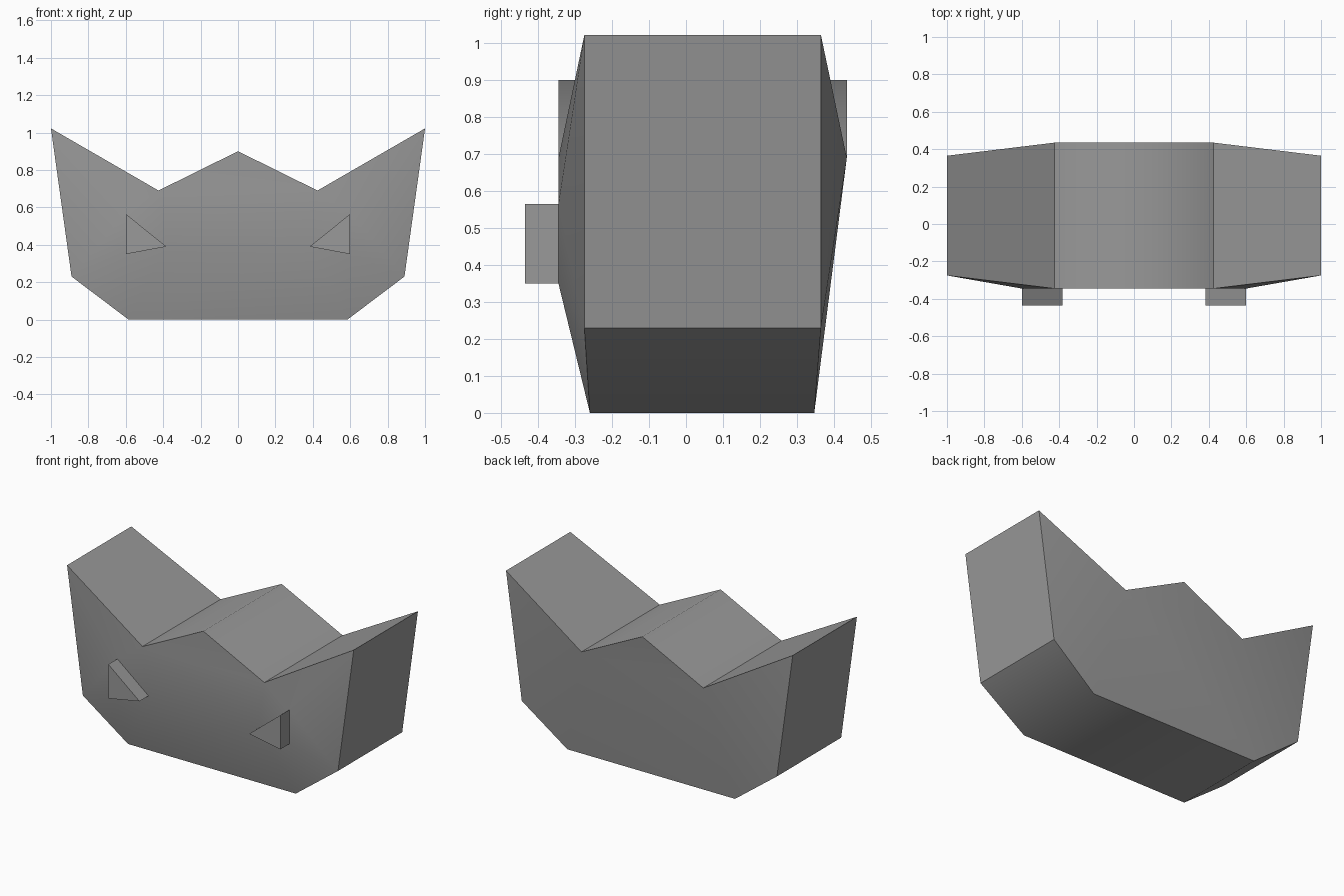
import bpy, bmesh

cube = bpy.data.objects.get("Cube")
if cube:
    bpy.data.objects.remove(cube, do_unlink=True)

grey = bpy.data.materials.new("plain grey")
grey.use_nodes = True
GREY = (0.32, 0.32, 0.32, 1)
grey.diffuse_color = GREY
grey.node_tree.nodes["Principled BSDF"].inputs["Base Color"].default_value = GREY

# Half outline: x, z, front y, back y
OUTLINE = {
    "peak": (0, 0.90, -0.345, 0.435),
    "notch": (0.425, 0.69, -0.345, 0.435),
    "horn": (1.0, 1.022, -0.275, 0.365),
    "side": (0.89, 0.23, -0.275, 0.365),
    "base": (0.585, 0, -0.26, 0.347),
}
# Eye triangle corners: x, z
EYE = {"top": (0.6, 0.565), "low": (0.6, 0.35), "inner": (0.383, 0.39)}
EYE_BACK, EYE_FRONT = -0.345, -0.435
HALF_FRONT = ["notch horn top", "horn side top", "top side low", "side base low",
              "notch top inner", "low base inner"]
HALF_BACK = ["notch horn side", "notch side base"]


def make_object(bm, name):
    bmesh.ops.recalc_face_normals(bm, faces=bm.faces)
    mesh = bpy.data.meshes.new(name)
    bm.to_mesh(mesh)
    bm.free()
    mesh.materials.append(grey)
    obj = bpy.data.objects.new(name, mesh)
    bpy.context.collection.objects.link(obj)
    return obj


# Body: faceted front and back joined by a band of straight walls
bm = bmesh.new()
front, back = {}, {}
for s in (1, -1):
    for key, (x, z, yf, yb) in OUTLINE.items():
        if key == "peak" and s == -1:
            front[key, s], back[key, s] = front[key, 1], back[key, 1]
            continue
        front[key, s] = bm.verts.new((s * x, yf, z))
        back[key, s] = bm.verts.new((s * x, yb, z))
    for key, (x, z) in EYE.items():
        front[key, s] = bm.verts.new((s * x, EYE_BACK, z))
    for verts, faces in ((front, HALF_FRONT), (back, HALF_BACK)):
        for names in faces:
            bm.faces.new([verts[n, s] for n in names.split()])


def centre(verts, right_side):
    ring = [verts[n, 1] for n in right_side] + [verts[n, -1] for n in reversed(right_side)]
    bm.faces.new(list(dict.fromkeys(ring)))


centre(front, ["peak", "notch", "inner"])
centre(front, ["inner", "base"])
centre(back, ["peak", "notch", "base"])
for s in (1, -1):
    bm.faces.new([front[n, s] for n in EYE])

ring = list(OUTLINE)
loop = [(n, 1) for n in ring] + [(n, -1) for n in reversed(ring[1:])]
for a, b in zip(loop, loop[1:] + loop[:1]):
    bm.faces.new((front[a], front[b], back[b], back[a]))

# Smooth surfaces, with sharp rims and sharp wall corners
for face in bm.faces:
    face.smooth = True
for a, b in zip(loop, loop[1:] + loop[:1]):
    for verts in (front, back):
        bm.edges.get((verts[a], verts[b])).smooth = False
    if a[0] in ("notch", "horn", "side"):
        bm.edges.get((front[a], back[a])).smooth = False
make_object(bm, "body")

# Eyes: raised triangular blocks
for s, name in ((1, "left_eye"), (-1, "right_eye")):
    bm = bmesh.new()
    cap = bm.faces.new([bm.verts.new((s * x, EYE_BACK, z)) for x, z in EYE.values()])
    moved = bmesh.ops.extrude_face_region(bm, geom=[cap])["geom"]
    bmesh.ops.translate(bm, vec=(0, EYE_FRONT - EYE_BACK, 0),
                        verts=[v for v in moved if isinstance(v, bmesh.types.BMVert)])
    make_object(bm, name)
